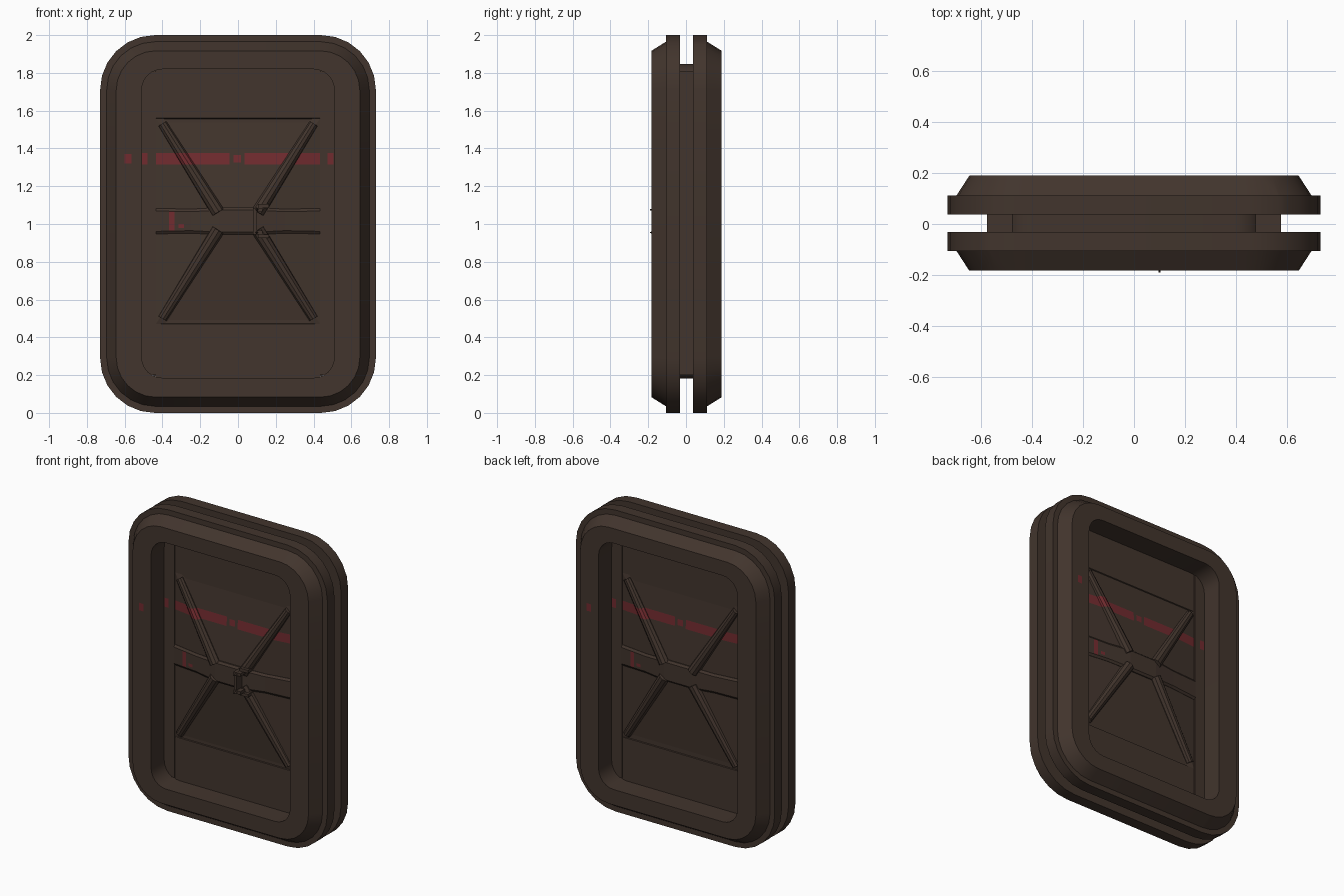
import bpy, bmesh, math
from mathutils import Vector

if "Cube" in bpy.data.objects:
    bpy.data.objects.remove(bpy.data.objects["Cube"])

def mat(name, c):
    m = bpy.data.materials.new(name)
    m.diffuse_color = (*c, 1)
    m.use_nodes = True
    m.node_tree.nodes["Principled BSDF"].inputs["Base Color"].default_value = m.diffuse_color
    return m

BROWN = mat("dark_brown", (0.054, 0.035, 0.026))
RED = mat("dull_red", (0.165, 0.024, 0.028))
ZC = 1.0025
Z0, Z1 = 1.315, 1.375          # stripe height

def finish(bm, name, rects=(), both=True, smooth=True, closed=True, turn=False):
    """Cut red marks into front faces, make the object, and a turned copy for the back."""
    if closed:
        bmesh.ops.recalc_face_normals(bm, faces=bm.faces[:])
    cuts = {(0, v) for r in rects for v in r[:2]} | {(2, v) for r in rects for v in r[2:]}
    for axis, v in sorted(cuts):
        co, no = Vector(), Vector()
        co[axis], no[axis] = v, 1
        bmesh.ops.bisect_plane(bm, geom=bm.verts[:] + bm.edges[:] + bm.faces[:],
                               dist=1e-5, plane_co=co, plane_no=no)
    for f in bm.faces:
        c = f.calc_center_median()
        f.normal_update()
        if f.normal.y < -0.2 and any(a < c.x < b and d < c.z < e for a, b, d, e in rects):
            f.material_index = 1
    me = bpy.data.meshes.new(name)
    bm.to_mesh(me)
    bm.free()
    me.materials.append(BROWN)
    me.materials.append(RED)
    ob = bpy.data.objects.new(name, me)
    bpy.context.collection.objects.link(ob)
    if smooth:
        bpy.ops.object.select_all(action='DESELECT')
        ob.select_set(True)
        bpy.context.view_layer.objects.active = ob
        bpy.ops.object.shade_smooth_by_angle(angle=math.radians(30))
    if turn:
        ob.rotation_euler.z = math.pi
    if both:
        back = bpy.data.objects.new(name + "_back", me)
        back.rotation_euler.z = math.pi
        bpy.context.collection.objects.link(back)

def rounded(bm, hx, hz, r, y, zc=1.0, n=6):
    vs = []
    for q, (sx, sz) in enumerate(((1, 1), (-1, 1), (-1, -1), (1, -1))):
        for i in range(n + 1):
            a = math.pi / 2 * (q + i / n)
            vs.append(bm.verts.new((sx * (hx - r) + r * math.cos(a), y,
                                    zc + sz * (hz - r) + r * math.sin(a))))
    return vs

def bridge(bm, a, b):
    n = len(a)
    for i in range(n):
        j = (i + 1) % n
        bm.faces.new((a[i], a[j], b[j], b[i]))

def box(bm, x0, x1, y0, y1, z0, z1):
    for v in bmesh.ops.create_cube(bm, size=1)['verts']:
        v.co = ((x0 + x1) / 2 + v.co.x * (x1 - x0), (y0 + y1) / 2 + v.co.y * (y1 - y0),
                (z0 + z1) / 2 + v.co.z * (z1 - z0))

# door frame: flange, step and chamfer around a rounded opening
bm = bmesh.new()
loops = [rounded(bm, *p) for p in (
    (0.51, 0.817, 0.11, -0.035, ZC), (0.73, 1.0, 0.29, -0.035), (0.73, 1.0, 0.29, -0.109),
    (0.695, 0.965, 0.255, -0.109), (0.645, 0.917, 0.21, -0.186), (0.51, 0.817, 0.11, -0.186, ZC))]
for i in range(6):
    bridge(bm, loops[i], loops[(i + 1) % 6])
finish(bm, "door_frame", [(-0.60, -0.565, Z0 + 0.005, Z1 - 0.005)])

# core slab filling the groove between the two frames
bm = bmesh.new()
a = rounded(bm, 0.51, 0.832, 0.12, -0.036, 1.015)
b = rounded(bm, 0.51, 0.832, 0.12, 0.036, 1.015)
bridge(bm, a, b)
bm.faces.new(a)
bm.faces.new(b)
finish(bm, "door_core", both=False)

# side pillars, reaching out into the groove
bm = bmesh.new()
for s in (-1, 1):
    x0, x1 = sorted((s * 0.435, s * 0.51))
    box(bm, x0, x1, -0.048, -0.02, 0.2, 1.81)
    x0, x1 = sorted((s * 0.44, s * 0.575))
    box(bm, x0, x1, -0.035, 0.0, 0.2, 1.81)
finish(bm, "side_pillars", [(-0.507, -0.48, Z0, Z1), (0.475, 0.505, Z0, Z1)], smooth=False)

STRIPE = [(-0.434, -0.045, Z0, Z1), (-0.025, 0.015, Z0 + 0.01, Z1 - 0.01), (0.035, 0.434, Z0, Z1)]
ZM, W, BASE = 1.015, 0.435, 0.042

def door_half(side, rise, turn):
    # panel: shallow hipped bulge with sunken trapezoids, flat strips above and below
    bm = bmesh.new()
    V = lambda x, y, z: bm.verts.new((x, -y, z))
    rl, rr = [V(x, BASE + rise, ZM) for x in (-0.08, 0.08)]
    bl, br, tl, tr = [V(x, BASE, z) for z in (0.47, 1.56) for x in (-W, W)]
    dl, dr, ul, ur = [V(x, BASE - 0.008, z) for z in (0.474, 1.556) for x in (-0.375, 0.375)]
    fl, fr, hl, hr = [V(x, BASE, z) for z in (0.186, 1.819) for x in (-W, W)]
    for f in ((dl, dr, rr, rl), (rl, rr, ur, ul), (bl, br, dr, dl), (ul, ur, tr, tl),
              (bl, dl, rl), (dr, br, rr), (rl, ul, tl), (rr, tr, ur),
              (bl, rl, tl), (br, tr, rr), (fl, fr, br, bl), (tl, tr, hr, hl)):
        f = bm.faces.new(f)
        f.normal_update()
        if f.normal.y > 0:
            f.normal_flip()
    finish(bm, side + "_panel", STRIPE, False, False, False, turn)

    # diagonal ribs along the panel creases
    bm = bmesh.new()
    for sx in (-1, 1):
        for sz in (-1, 1):
            p = Vector((sx * 0.40, -BASE + 0.002, ZM + sz * 0.515))
            q = Vector((sx * 0.105, -BASE - rise * 0.9, ZM + sz * 0.045))
            d = q - p
            vs = bmesh.ops.create_cone(bm, cap_ends=True, segments=10, radius1=0.025,
                                       radius2=0.036, depth=d.length)['verts']
            m = d.to_track_quat('Z', 'Y').to_matrix()
            for v in vs:
                v.co = m @ v.co + (p + q) / 2
                v.co.y = max(min(v.co.y, -0.02), -0.13)
    finish(bm, side + "_diagonal_ribs", STRIPE, False, True, True, turn)

    # horizontal centre band that follows the bulge
    bm = bmesh.new()
    rings = []
    for x, t, h in ((-W, 0.0, 0.068), (-0.25, 0.5, 0.064), (-0.1, 1, 0.072),
                    (0.1, 1, 0.072), (0.25, 0.5, 0.064), (W, 0.0, 0.068)):
        y = BASE + 0.012 + rise * t
        rings.append([bm.verts.new((x, -yy, ZM + k)) for yy, k in
                      ((0.03, -h), (y - 0.01, -h), (y, -h + 0.014),
                       (y, h - 0.014), (y - 0.01, h), (0.03, h))])
    for a, b in zip(rings, rings[1:]):
        bridge(bm, a, b)
    bm.faces.new(rings[0])
    bm.faces.new(rings[-1])
    finish(bm, side + "_centre_band",
           [(-0.365, -0.337, 0.965, 1.065), (-0.315, -0.285, 0.98, 1.0)], False, False, True, turn)

door_half("front", 0.05, False)
door_half("back", 0.03, True)

# latch on the front of the band, with small hooked ends
bm = bmesh.new()
box(bm, 0.08, 0.1, -0.16, -0.08, 0.965, 1.07)
for s in (-1, 1):
    z0, z1 = sorted((ZM + s * 0.05, ZM + s * 0.07))
    box(bm, 0.08, 0.13, -0.165, -0.08, z0, z1)
    z0, z1 = sorted((ZM + s * 0.07, ZM + s * 0.09))
    box(bm, 0.105, 0.165, -0.135, -0.07, z0, z1)
    for v in bmesh.ops.create_cone(bm, cap_ends=True, segments=4, radius1=0.012,
                                   radius2=0.003, depth=0.05)['verts']:
        v.co = (0.1 + v.co.x, -0.168 - v.co.z, ZM + s * 0.06 + v.co.y)
finish(bm, "front_latch", both=False, smooth=False)

# centre the whole depth on y = 0
for ob in bpy.context.collection.objects:
    ob.location.y += 0.003
